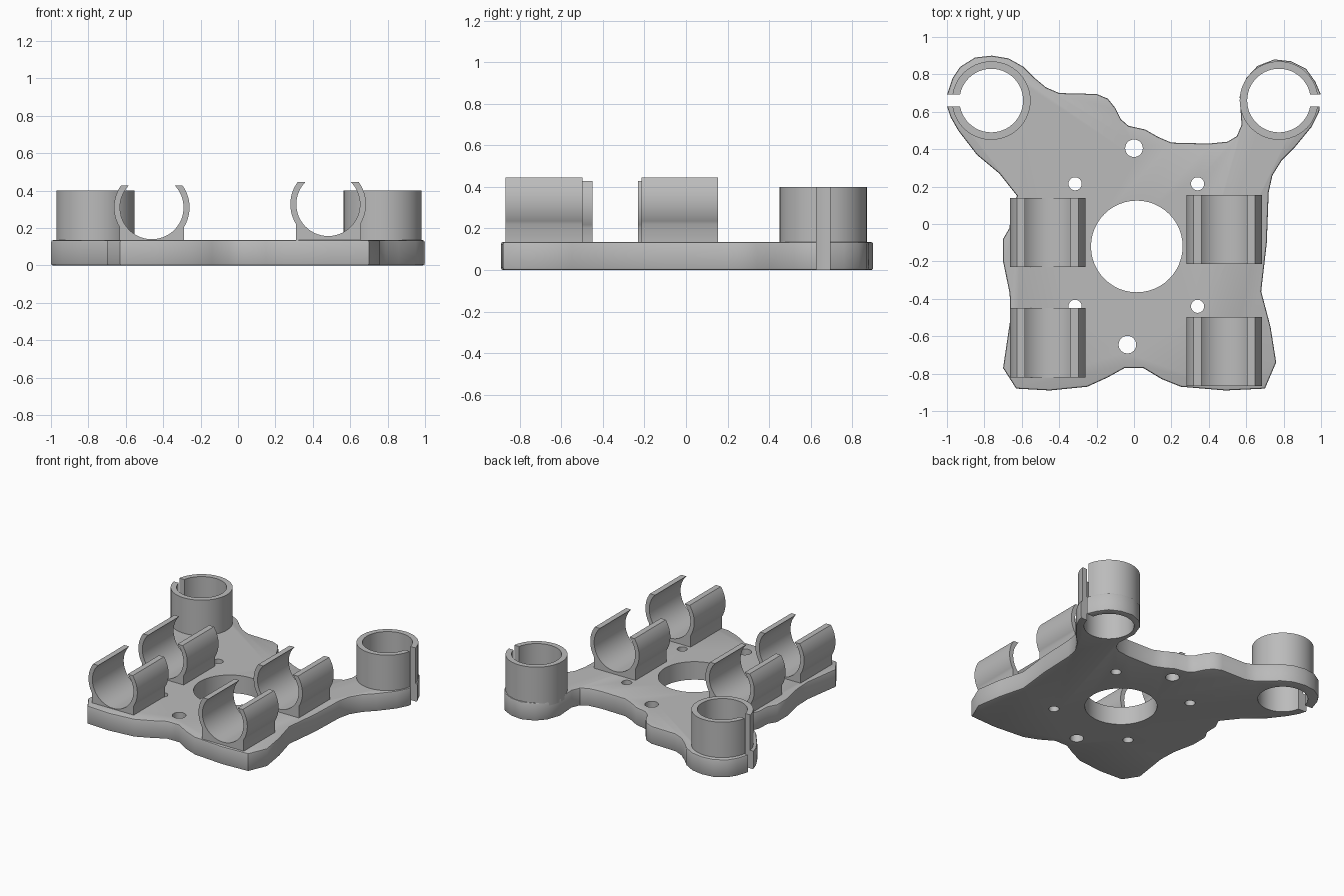
import bpy
import bmesh
from math import sin, cos, pi, asin, acos
from mathutils import Matrix, Vector

default = bpy.data.objects.get("Cube")
if default:
    bpy.data.objects.remove(default, do_unlink=True)

THICK = 0.135
RING_IN, RING_OUT, RING_TOP = 0.17, 0.21, 0.40
SLOT = 0.033

grey = bpy.data.materials.new("plain grey")
grey.use_nodes = True
colour = (0.5, 0.5, 0.5, 1)
grey.diffuse_color = colour
grey.node_tree.nodes["Principled BSDF"].inputs["Base Color"].default_value = colour


def arc(centre, radius, start, end, steps=32):
    """Points along an arc, in either direction."""
    angles = [start + (end - start) * i / steps for i in range(steps + 1)]
    return [(centre[0] + radius * cos(a), centre[1] + radius * sin(a)) for a in angles]


def prism(name, outline, low, high, bevel=0, along_y=False):
    """Extrude an outline upwards, or along y when it is drawn in x and z."""
    bm = bmesh.new()
    face = bm.faces.new([bm.verts.new((x, y, low)) for x, y in outline])
    grown = bmesh.ops.extrude_face_region(bm, geom=[face])["geom"]
    top = [v for v in grown if isinstance(v, bmesh.types.BMVert)]
    bmesh.ops.translate(bm, verts=top, vec=Vector((0, 0, high - low)))
    if bevel:
        rims = [e for e in bm.edges if e.verts[0].co.z == e.verts[1].co.z]
        bmesh.ops.bevel(bm, geom=rims, offset=bevel, segments=2, profile=0.5, affect="EDGES")
    if along_y:
        bm.transform(Matrix(((1, 0, 0, 0), (0, 0, 1, 0), (0, 1, 0, 0), (0, 0, 0, 1))))
    bmesh.ops.recalc_face_normals(bm, faces=bm.faces)
    mesh = bpy.data.meshes.new(name)
    bm.to_mesh(mesh)
    bm.free()
    mesh.materials.append(grey)
    obj = bpy.data.objects.new(name, mesh)
    bpy.context.collection.objects.link(obj)
    return obj


def smooth(obj):
    bpy.ops.object.select_all(action="DESELECT")
    obj.select_set(True)
    bpy.context.view_layer.objects.active = obj
    bpy.ops.object.shade_smooth_by_angle(angle=pi / 6)


def cut(obj, outline):
    """Cut a vertical hole of the given outline through an object."""
    cutter = prism("hole_cutter", outline, -0.1, 0.3)
    mod = obj.modifiers.new("hole", "BOOLEAN")
    mod.operation, mod.solver, mod.object = "DIFFERENCE", "EXACT", cutter
    bpy.context.view_layer.objects.active = obj
    bpy.ops.object.modifier_apply(modifier=mod.name)
    bpy.data.objects.remove(cutter, do_unlink=True)


def slotted_ring(centre, outer, inner, facing):
    """C-shaped outline with its slot facing +x or -x."""
    turn = 0 if facing > 0 else pi
    a, b = asin(SLOT / outer), asin(SLOT / inner)
    return (arc(centre, outer, turn + a, turn + 2 * pi - a, 48)
            + arc(centre, inner, turn + 2 * pi - b, turn + b, 48))


# Base plate, clockwise from the left ring
outline = [
    (-1, .69), (-.97, .78), (-.93, .84), (-.85, .89), (-.76, .9), (-.67, .885),
    (-.59, .84), (-.53, .78), (-.47, .73), (-.4, .7), (-.2, .695), (-.14, .67),
    (-.1, .62), (-.07, .56), (-.03, .525), (.06, .505), (.13, .465), (.2, .435),
    (.4, .43), (.5, .44), (.55, .47), (.575, .53), (.565, .68), (.6, .78),
    (.66, .845), (.75, .88), (.84, .87), (.92, .83), (.97, .76), (1, .69),
    (.99, .6), (.95, .52), (.86, .41), (.79, .34), (.74, .26), (.72, .17),
    (.71, -.1), (.68, -.36), (.73, -.55), (.76, -.74), (.7, -.88), (.49, -.89),
    (.25, -.87), (.15, -.83), (.05, -.77), (-.05, -.77), (-.14, -.82),
    (-.25, -.87), (-.45, -.89), (-.63, -.88), (-.7, -.77), (-.66, -.5),
    (-.665, -.37), (-.7, -.2), (-.7, -.08), (-.665, -.02), (-.66, .08),
    (-.625, .15), (-.72, .27), (-.84, .37), (-.94, .5), (-.98, .57), (-1, .63),
]
plate = prism("base_plate", outline, 0, THICK, bevel=0.01)

# Centre opening and screw holes
holes = [(.015, -.12, .245), (0, .405, .047), (-.035, -.645, .047)]
holes += [(x, y, .035) for x in (-.315, .34) for y in (.215, -.44)]
for x, y, r in holes:
    cut(plate, arc((x, y), r, 0, 2 * pi, 48)[:-1])

# Upright slotted rings, open right through the plate
for name, x, side in (("right_ring", -.763, -1), ("left_ring", .775, 1)):
    centre = (x, .66)
    b = asin(SLOT / RING_IN)
    turn = 0 if side > 0 else pi
    far = x + side * 0.4
    keyhole = arc(centre, RING_IN, turn + b, turn + 2 * pi - b, 48)
    keyhole += [(far, .66 - side * SLOT), (far, .66 + side * SLOT)]
    cut(plate, keyhole)
    smooth(prism(name, slotted_ring(centre, RING_OUT, RING_IN, side), THICK - 0.03, RING_TOP))
smooth(plate)


# Open-topped cradle clips lying along y
def clip(name, x, z, front, back):
    inner, outer, tip, foot = 0.17, 0.202, 0.118, 0.172
    a, b = asin(tip / outer), asin(tip / inner)
    low = -acos(foot / outer)
    c = (x, z)
    right = arc(c, outer, low, a, 14)
    left = arc(c, outer, pi - a, pi - low, 14)
    bowl = arc(c, inner, b, -pi - b, 40)
    base = THICK - 0.02
    profile = [(x + foot, base)] + right + bowl + left + [(x - foot, base)]
    smooth(prism(name, profile, front, back, along_y=True))


clip("right_back_clip", -.461, .31, -.23, .14)
clip("right_front_clip", -.461, .31, -.82, -.45)
clip("left_back_clip", .482, .327, -.215, .155)
clip("left_front_clip", .482, .327, -.867, -.497)
